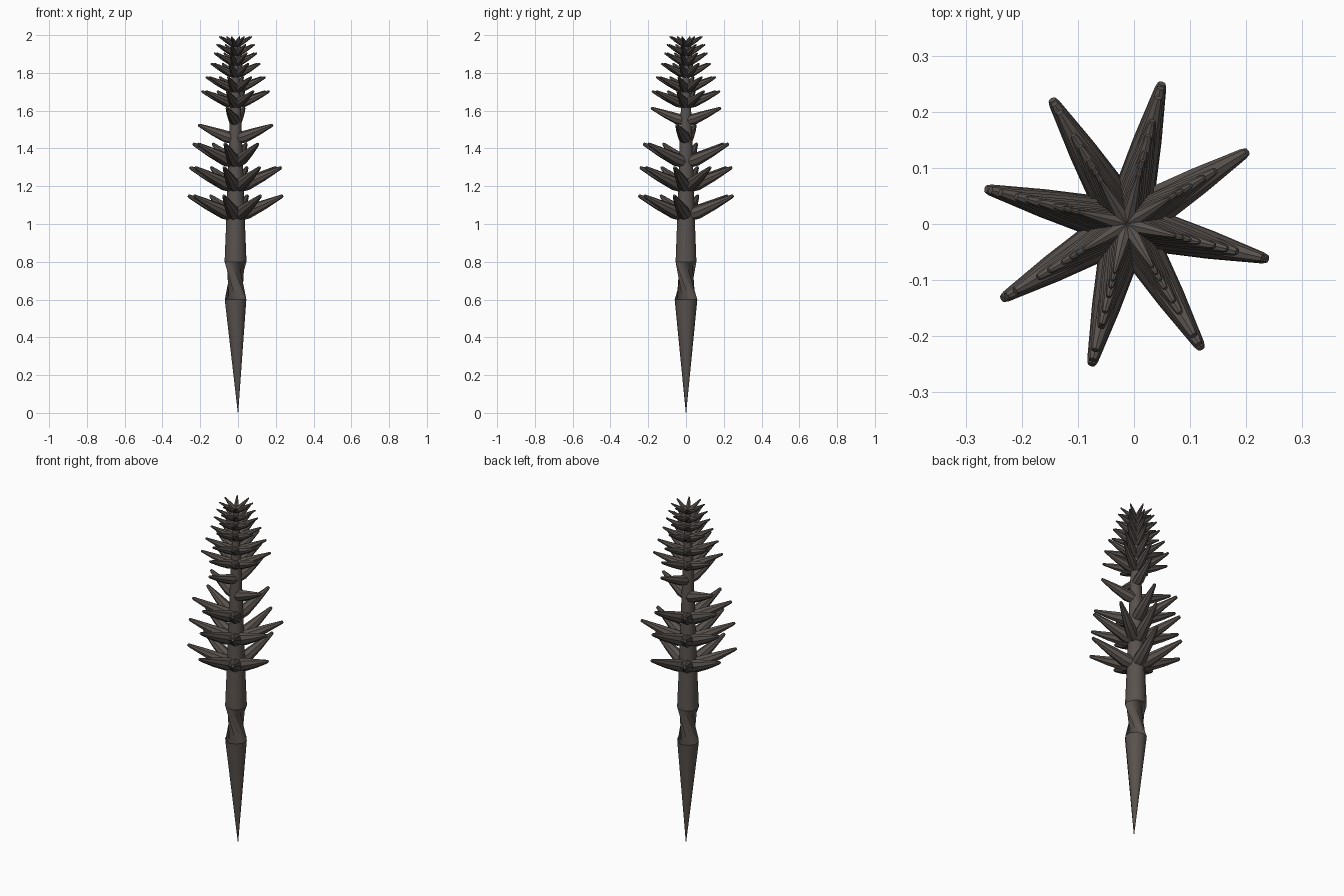
import bpy, bmesh, math
from mathutils import Vector

cube = bpy.data.objects.get("Cube")
if cube:
    bpy.data.objects.remove(cube, do_unlink=True)

bark = bpy.data.materials.new("dark_bark")
bark.use_nodes = True
color = (0.10, 0.085, 0.076, 1)
bark.diffuse_color = color
bark.node_tree.nodes["Principled BSDF"].inputs["Base Color"].default_value = color

AXIS = -0.013  # the stem leans slightly off centre


def loft(bm, points, radii, sides):
    """Skin rings of the given radii along a path, with capped ends."""
    rings = []
    for i, (p, r) in enumerate(zip(points, radii)):
        ahead = points[min(i + 1, len(points) - 1)]
        behind = points[max(i - 1, 0)]
        turn = (ahead - behind).to_track_quat('Z', 'Y')
        rings.append([bm.verts.new(p + turn @ Vector((
            r * math.cos(math.tau * k / sides),
            r * math.sin(math.tau * k / sides), 0))) for k in range(sides)])
    for a, b in zip(rings, rings[1:]):
        for k in range(sides):
            n = (k + 1) % sides
            bm.faces.new((a[k], a[n], b[n], b[k]))
    bm.faces.new(rings[0][::-1])
    bm.faces.new(rings[-1])


def finish(bm, name):
    bmesh.ops.recalc_face_normals(bm, faces=bm.faces)
    mesh = bpy.data.meshes.new(name)
    bm.to_mesh(mesh)
    bm.free()
    mesh.materials.append(bark)
    obj = bpy.data.objects.new(name, mesh)
    bpy.context.collection.objects.link(obj)
    bpy.ops.object.select_all(action='DESELECT')
    obj.select_set(True)
    bpy.context.view_layer.objects.active = obj
    bpy.ops.object.shade_smooth_by_angle(angle=math.radians(40))


# Stem with a long pointed root
bm = bmesh.new()
stem = [(0, 0, 0.001), (AXIS, 0.6, 0.06), (AXIS, 0.8, 0.058), (AXIS, 1.0, 0.05),
        (AXIS, 1.3, 0.04), (AXIS, 1.6, 0.029), (AXIS, 1.95, 0.012)]
loft(bm, [Vector((x, 0, z)) for x, z, r in stem], [r for x, z, r in stem], 10)
finish(bm, "stem")

# Whorls of branches: tip height, reach, rise, thickness, directions used
FULL = range(8)
TIERS = [
    (1.15, 0.258, 0.105, 0.036, (0, 2, 3, 4, 5, 6, 7)),
    (1.30, 0.25, 0.105, 0.035, FULL),
    (1.425, 0.232, 0.10, 0.034, (2, 3, 4, 5, 6, 7)),
    (1.525, 0.203, 0.075, 0.032, (0, 4)),
    (1.615, 0.19, 0.07, 0.029, (2, 6)),
    (1.703, 0.185, 0.07, 0.026, FULL),
    (1.778, 0.162, 0.065, 0.024, FULL),
    (1.85, 0.134, 0.06, 0.021, FULL),
    (1.905, 0.117, 0.055, 0.018, FULL),
    (1.95, 0.104, 0.05, 0.016, FULL),
    (1.992, 0.09, 0.045, 0.014, FULL),
]
# Distance along the branch, share of rise, share of thickness
SHAPE = [(0, 0, 0.9), (0.25, 0.17, 1), (0.6, 0.54, 0.7), (0.97, 0.96, 0.28), (1, 1, 0.2)]

for number, (tip, reach, rise, thick, used) in enumerate(TIERS, 1):
    bm = bmesh.new()
    for k in used:
        angle = math.radians(45 * k - 14)
        path = [Vector((AXIS + reach * t * math.cos(angle),
                        reach * t * math.sin(angle),
                        tip - rise * (1 - h))) for t, h, w in SHAPE]
        loft(bm, path, [thick * w for t, h, w in SHAPE], 8)
    finish(bm, f"branch_whorl_{number}")
